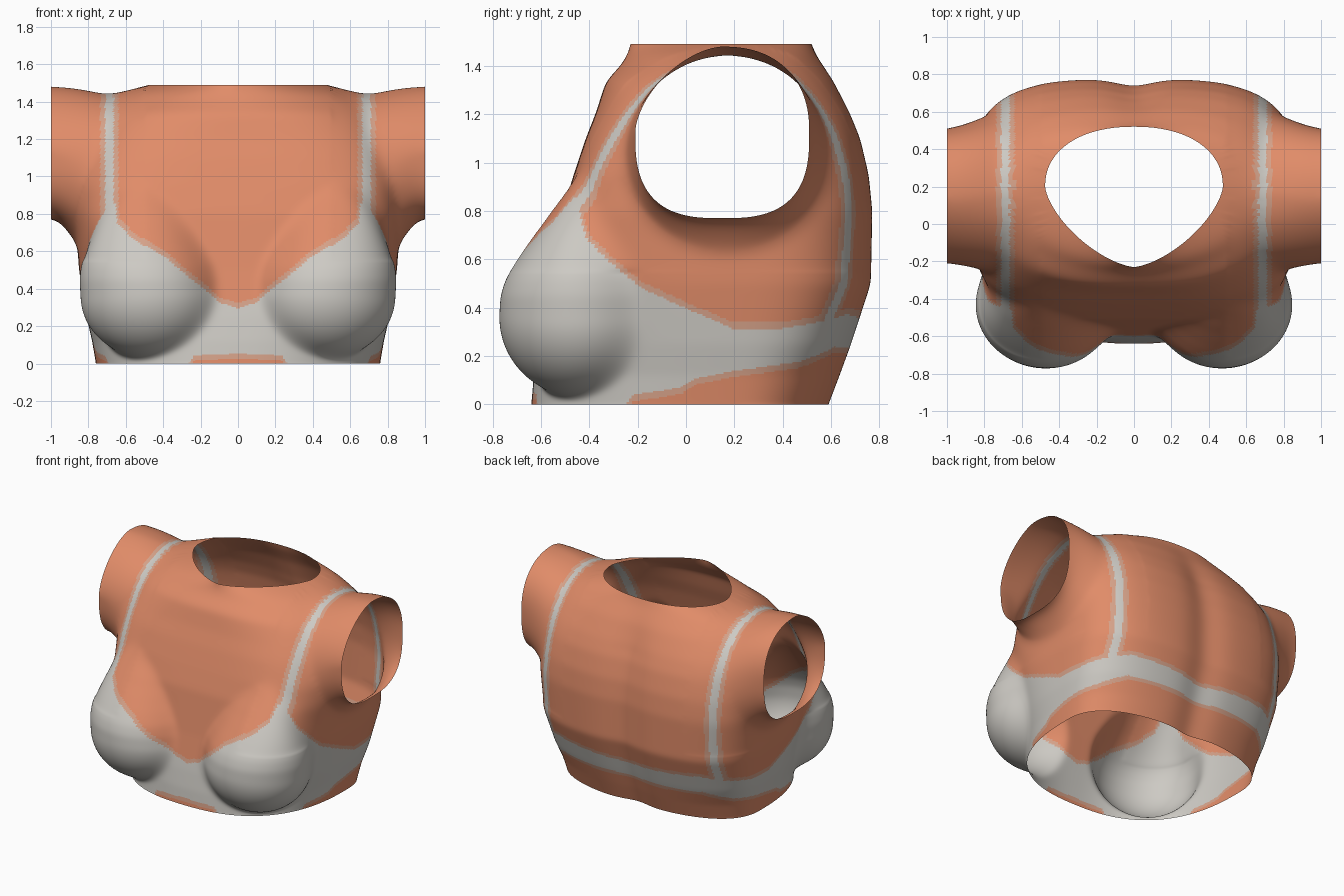
import bpy, bmesh, math

if "Cube" in bpy.data.objects:
    bpy.data.objects.remove(bpy.data.objects["Cube"])

COLS, ROWS, ARM_STEPS = 440, 180, 24
TOP, OY = 1.49, 0.20          # neck height, y of the vertical axis


def interp(table, t):
    """Linear look-up: first entry of each row is the key."""
    if t <= table[0][0]:
        return table[0][1:]
    for a, b in zip(table, table[1:]):
        if t <= b[0]:
            f = (t - a[0]) / (b[0] - a[0])
            return [p + (q - p) * f for p, q in zip(a[1:], b[1:])]
    return table[-1][1:]


# body sections: z, half width, front y, back y, front and back squareness
BODY = [(0.00, .76, -.64, .60, 2.5, 2.5), (0.12, .78, -.63, .645, 2.5, 2.6),
        (0.25, .81, -.61, .69, 2.6, 2.9), (0.50, .85, -.56, .77, 3.0, 3.2),
        (0.80, .87, -.51, .775, 3.9, 3.4), (0.95, .86, -.465, .76, 4.1, 3.4),
        (1.10, .84, -.415, .725, 3.6, 3.3), (1.20, .825, -.375, .685, 3.1, 3.1),
        (1.34, .77, -.33, .615, 2.45, 2.6), (1.40, .73, -.27, .575, 2.0, 2.3),
        (1.45, .66, -.24, .54, 1.8, 2.2), (1.49, .475, -.23, .52, 1.5, 2.2)]

# bust fullness by height: z, factor
BUST = [(.36, 1), (.45, .985), (.52, .92), (.60, .78), (.70, .58),
        (.80, .36), (.90, .10), (.95, 0)]


def superellipse(c, s, a, b, n):
    return (abs(c / a) ** n + abs(s / b) ** n) ** (-1 / n)


def bust_radius(c, s, z):
    """Distance from the axis to the bust at this height."""
    zc = 0.36
    if z > zc:
        k = interp(BUST, z)[0]
    else:
        k = math.sqrt(max(0, 1 - ((z - zc) / .335) ** 2))
    if k < .03 or s > 0:
        return 0
    a, b = .375 * (k ** .6 if z > zc else k), .345 * k
    cx, cy = .47 + .10 * max(0, z - zc), -.43 - OY
    c = abs(c)
    A = (c / a) ** 2 + (s / b) ** 2
    B = c * cx / a ** 2 + s * cy / b ** 2
    d = B * B - A * ((cx / a) ** 2 + (cy / b) ** 2 - 1)
    return (B + math.sqrt(d)) / A if d > 0 else 0


def body_point(i, z):
    th = 2 * math.pi * i / COLS
    c, s = math.cos(th), math.sin(th)
    w, f, b, nf, nb = interp(BODY, z)
    r = superellipse(c, s, w, (b - OY) if s > 0 else (OY - f), nb if s > 0 else nf)
    q = bust_radius(c, s, z)
    k = .03 + .08 * min(1, max(0, (z - .25) / .3))
    h = max(0, 1 - abs(r - q) / k)              # soft union with the bust
    r = max(r, q) + h * h * k / 4
    if s > 0:                                   # shallow spine groove
        r -= .035 * math.exp(-(c * r / .14) ** 2) * min(1, (TOP - z) * 3)
    return (c * r, OY + s * r, z)


def soften(verts, times):
    for _ in range(times):
        bmesh.ops.smooth_vert(bm, verts=verts, factor=.5,
                              use_axis_x=True, use_axis_y=True, use_axis_z=True)


# torso shell, open at the waist and neck
bm = bmesh.new()
rings = []
for j in range(ROWS + 1):
    z = TOP * (j / ROWS) ** 1.15
    rings.append([bm.verts.new(body_point(i, z)) for i in range(COLS)])
for lo, hi in zip(rings, rings[1:]):
    for i in range(COLS):
        k = (i + 1) % COLS
        bm.faces.new((lo[i], lo[k], hi[k], hi[i]))
soften([v for v in bm.verts if not v.is_boundary], 25)

# arm holes
HY, HZ, HRY, HRZ = .17, 1.03, .42, .40
cut = []
for f in bm.faces:
    p = f.calc_center_median()
    if abs(p.x) > .5 and ((p.y - HY) / HRY) ** 2 + ((p.z - HZ) / HRZ) ** 2 < 1:
        cut.append(f)
bmesh.ops.delete(bm, geom=cut, context='FACES')

# short arm stubs flaring out to the arm openings
rim = [e for e in bm.edges if e.is_boundary
       and all(abs(v.co.x) > .5 and .3 < v.co.z < 1.47 for v in e.verts)]
start, end = {}, {}
for v in {v for e in rim for v in e.verts}:
    a = math.atan2((v.co.z - HZ) / HRZ, (v.co.y - HY) / HRY)
    c, s = math.cos(a), math.sin(a)
    v.co.y, v.co.z = HY + HRY * c, HZ + HRZ * s
    n = 2.8 if s < 0 else 1.65 if c < 0 else 2.3
    r = superellipse(c, s, .36, .355, n)
    start[v] = v.co.copy()
    end[v] = (math.copysign(1, v.co.x), .15 + r * c, 1.125 + r * s)
pairs = [tuple(e.verts) for e in rim]
prev = {v: v for v in start}
for k in range(1, ARM_STEPS + 1):
    t = k / ARM_STEPS
    ease = math.sin(t * math.pi / 2)
    new = {}
    for v, p in start.items():
        q = end[v]
        new[v] = bm.verts.new((p.x + (q[0] - p.x) * t,
                               p.y + (q[1] - p.y) * (t + ease) / 2,
                               p.z + (q[2] - p.z) * ease))
    for a, b in pairs:
        bm.faces.new((prev[a], prev[b], new[b], new[a]))
    prev = new
soften([v for v in bm.verts if not v.is_boundary
        and abs(v.co.x) > .5 and v.co.z > .55], 45)
bmesh.ops.recalc_face_normals(bm, faces=bm.faces)

# garment outline by angle from the front, in degrees
UPPER = [(0, .305), (8, .335), (14, .42), (25, .58), (36, .68), (43, .76),
         (47, .86), (50, .86), (52, .78), (55, .69), (58, .64), (62, .575),
         (68, .49), (81, .40), (94, .32), (107, .32), (120, .35), (132, .38),
         (180, .34)]
LOWER = [(0, .045), (17, .035), (22, -.06), (58, -.06), (63, .03), (78, .06),
         (83, .10), (94, .13), (115, .17), (130, .23), (180, .22)]


def garment_index(p):
    """0 skin, 1 fabric, 2 edging."""
    u = math.degrees(math.atan2(abs(p.x), .14 - p.y))
    d = min(interp(UPPER, u)[0] - p.z, p.z - interp(LOWER, u)[0])
    if p.z > (.72 if p.y < 0 else .30):          # shoulder straps
        d = max(d, .031 - abs(abs(p.x) - .688))
    return 1 if d > .008 else 2 if d > -.018 else 0


for f in bm.faces:
    f.smooth = True
    f.material_index = garment_index(f.calc_center_median())

mesh = bpy.data.meshes.new("torso")
bm.to_mesh(mesh)
bm.free()
for name, col in (("skin", (.75, .262, .14)), ("fabric", (.61, .59, .55)),
                  ("fabric_edge", (.67, .36, .25))):
    m = bpy.data.materials.new(name)
    m.diffuse_color = (*col, 1)
    m.use_nodes = True
    m.node_tree.nodes["Principled BSDF"].inputs["Base Color"].default_value = m.diffuse_color
    mesh.materials.append(m)
torso = bpy.data.objects.new("torso", mesh)
bpy.context.collection.objects.link(torso)
